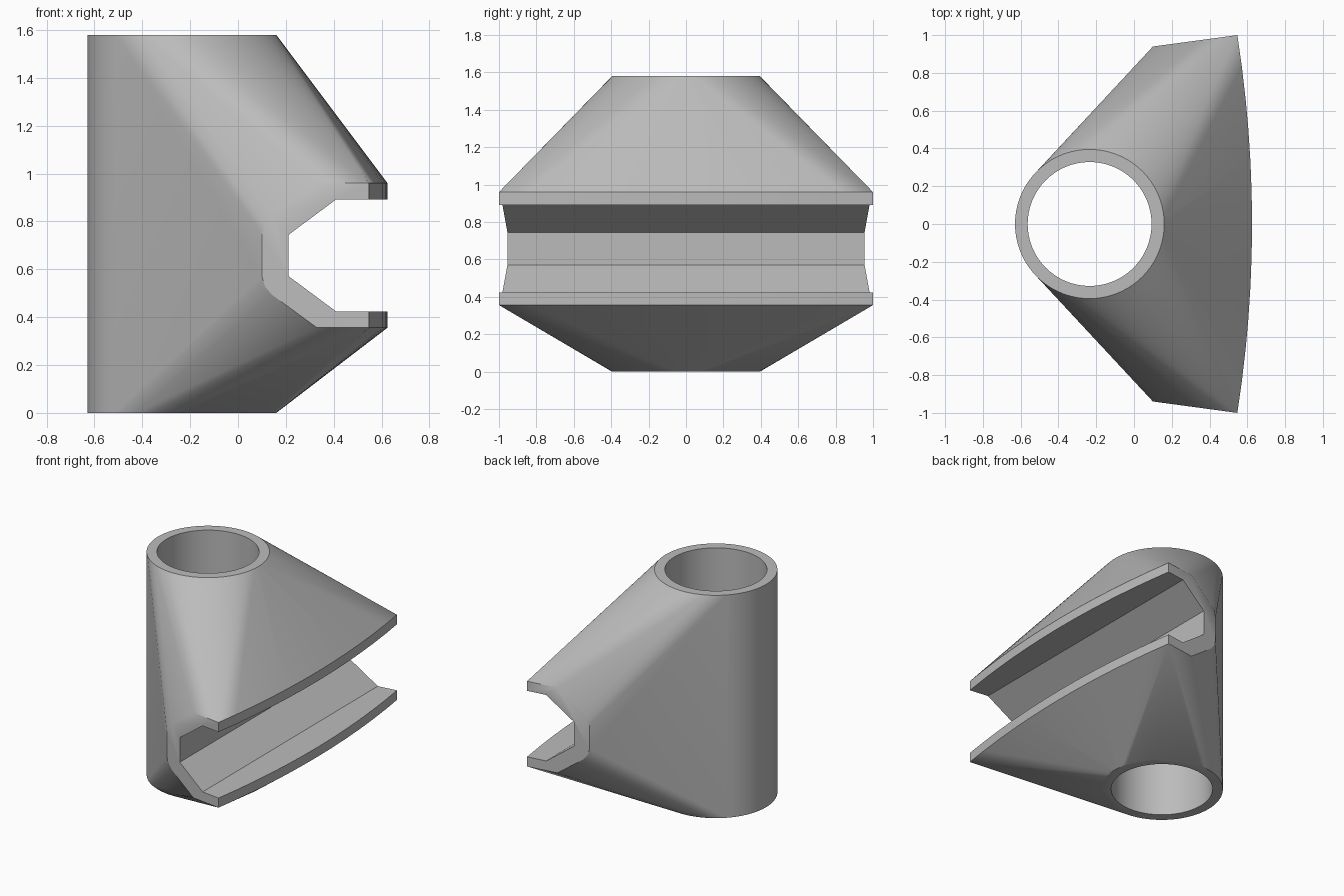
import bpy, bmesh, math

cube = bpy.data.objects.get("Cube")
if cube:
    bpy.data.objects.remove(cube, do_unlink=True)

AXIS_X, OUTER, BORE, HEIGHT = -0.235, 0.395, 0.328, 1.58
MID_Z = 0.658          # groove centre height
LIP_X, BULGE = 0.547, 0.078
SLOPE = 0.135          # splay of the end faces

grey = bpy.data.materials.new("plain grey")
grey.use_nodes = True
grey.diffuse_color = (0.5, 0.5, 0.5, 1)
grey.node_tree.nodes["Principled BSDF"].inputs["Base Color"].default_value = (0.5, 0.5, 0.5, 1)


def make_object(name, bm):
    mesh = bpy.data.meshes.new(name)
    bmesh.ops.recalc_face_normals(bm, faces=bm.faces)
    bm.to_mesh(mesh)
    bm.free()
    obj = bpy.data.objects.new(name, mesh)
    bpy.context.collection.objects.link(obj)
    mesh.materials.append(grey)
    return obj


def ring(radius, z, count=72):
    return [(AXIS_X + radius * math.cos(math.tau * i / count),
             radius * math.sin(math.tau * i / count), z) for i in range(count)]


def prism(name, lower, upper):
    bm = bmesh.new()
    a = [bm.verts.new(p) for p in lower]
    b = [bm.verts.new(p) for p in upper]
    bm.faces.new(a)
    bm.faces.new(b)
    for i in range(len(a)):
        j = (i + 1) % len(a)
        bm.faces.new((a[i], a[j], b[j], b[i]))
    return make_object(name, bm)


# Outer skin: the tube stretched over a wide C-shaped rail
points = ring(OUTER, 0) + ring(OUTER, HEIGHT)
rail = [(LIP_X, 0.302), (0.33, 0.302), (0.14, 0.163), (0.112, 0.128), (0.1, 0.085)]
for x, half in rail:
    y = 1 - (LIP_X - x) * SLOPE
    points += [(x, sy * y, MID_Z + sz * half) for sy in (-1, 1) for sz in (-1, 1)]
steps = 12
for i in range(1, steps):
    y = -1 + 2 * i / steps
    points += [(LIP_X + BULGE * (1 - y * y), y, MID_Z + s * 0.302) for s in (-1, 1)]
bm = bmesh.new()
for p in points:
    bm.verts.new(p)
hull = bmesh.ops.convex_hull(bm, input=bm.verts)
loose = [v for v in bm.verts if not v.link_faces]
bmesh.ops.delete(bm, geom=loose, context="VERTS")
bmesh.ops.dissolve_limit(bm, angle_limit=0.002, verts=bm.verts, edges=bm.edges)
body = make_object("tube_clamp_body", bm)

# Cutters: round bore and straight groove
bore = prism("bore_cutter", ring(BORE, -0.2), ring(BORE, HEIGHT + 0.2))
half_groove = [(0.8, 0.234), (0.41, 0.234), (0.212, 0.087)]
section = [(x, MID_Z + z) for x, z in half_groove]
section += [(x, MID_Z - z) for x, z in reversed(half_groove)]
groove = prism("groove_cutter", [(x, -1.2, z) for x, z in section],
               [(x, 1.2, z) for x, z in section])

for cutter in (bore, groove):
    mod = body.modifiers.new(cutter.name, "BOOLEAN")
    mod.operation = "DIFFERENCE"
    mod.solver = "EXACT"
    mod.object = cutter

# Apply the cuts and remove the cutters
bpy.context.view_layer.objects.active = body
body.select_set(True)
for mod in list(body.modifiers):
    bpy.ops.object.modifier_apply(modifier=mod.name)
for cutter in (bore, groove):
    bpy.data.objects.remove(cutter, do_unlink=True)
bpy.ops.object.select_all(action="DESELECT")
body.select_set(True)
bpy.ops.object.shade_smooth_by_angle(angle=math.radians(30))
